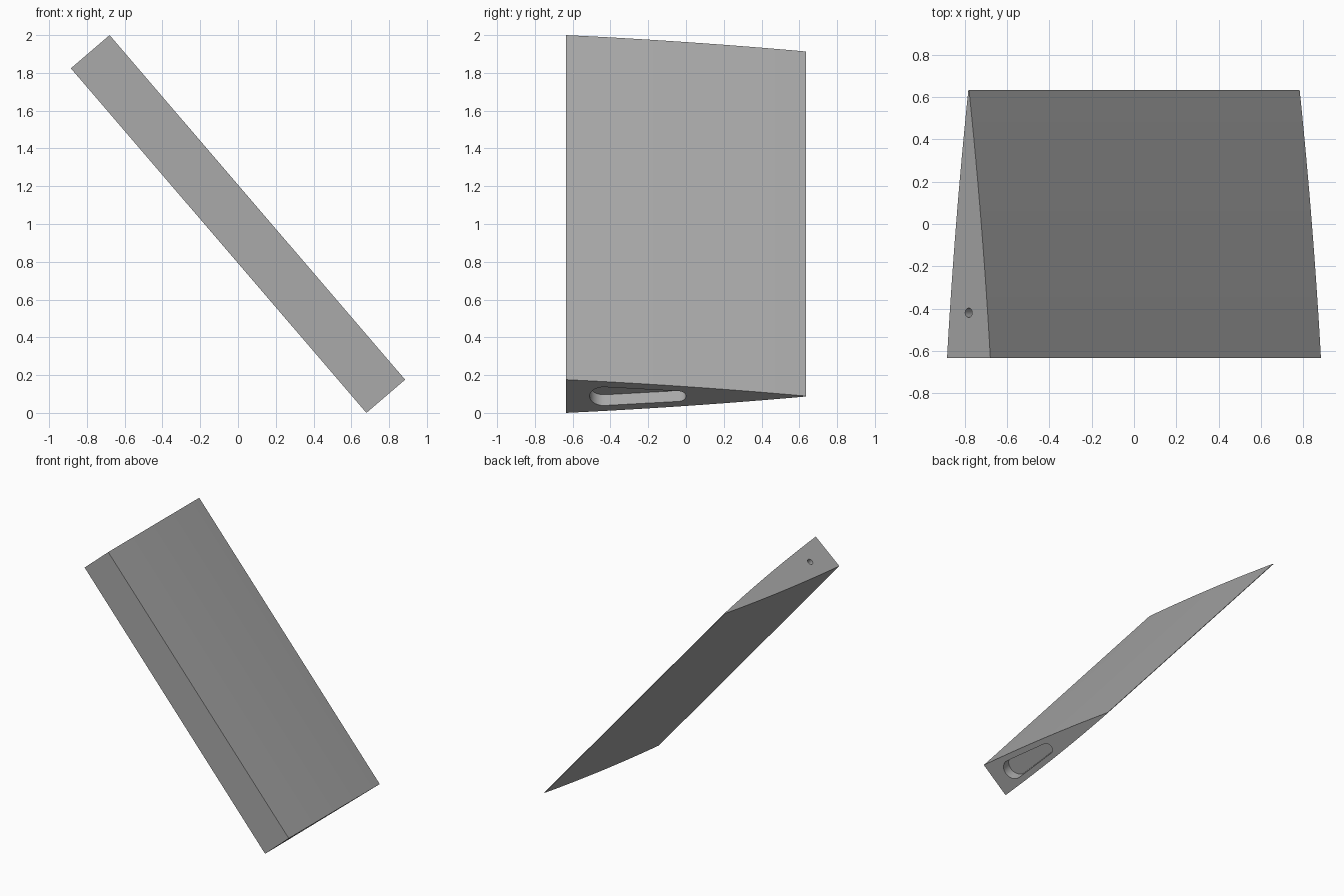
import bpy, bmesh, math
from mathutils import Matrix

if "Cube" in bpy.data.objects:
    bpy.data.objects.remove(bpy.data.objects["Cube"], do_unlink=True)

LENGTH, DEPTH, THICK = 2.403, 0.635, 0.135   # span, half chord, half thickness
BULGE, TAIL = 0.01, 0.002
TILT = Matrix.Translation((0, 0, 1)) @ Matrix.Rotation(math.radians(-40.62), 4, 'Y')

grey = bpy.data.materials.new("mid_grey")
grey.use_nodes = True
colour = (0.4, 0.4, 0.4, 1)
grey.diffuse_color = colour
grey.node_tree.nodes["Principled BSDF"].inputs["Base Color"].default_value = colour


def prism(name, outline, z0, z1):
    """Extrude an (x, y) outline along the span, then tilt it."""
    bm = bmesh.new()
    face = bm.faces.new([bm.verts.new((x, y, z0)) for x, y in outline])
    top = bmesh.ops.extrude_face_region(bm, geom=[face])["geom"]
    bmesh.ops.translate(bm, vec=(0, 0, z1 - z0),
                        verts=[v for v in top if isinstance(v, bmesh.types.BMVert)])
    bmesh.ops.recalc_face_normals(bm, faces=bm.faces)
    mesh = bpy.data.meshes.new(name)
    bm.to_mesh(mesh)
    bm.free()
    mesh.materials.append(grey)
    obj = bpy.data.objects.new(name, mesh)
    bpy.context.collection.objects.link(obj)
    obj.matrix_world = TILT
    return obj


def arc(cy, r, start, end, n=16):
    angles = [start + (end - start) * i / n for i in range(n + 1)]
    return [(r * math.sin(a), cy + r * math.cos(a)) for a in angles]


# Tapered panel with gently bowed sides
STEPS = 16
side = []
for i in range(STEPS + 1):
    t = i / STEPS
    half = THICK + (TAIL - THICK) * t + 4 * BULGE * t * (1 - t)
    side.append((half, -DEPTH + 2 * DEPTH * t))
panel = prism("tapered_panel", side + [(-x, y) for x, y in reversed(side)],
              -LENGTH / 2, LENGTH / 2)

# Tapered slot in the lower end, round hole in the upper end
big, small, y_big, y_small = 0.075, 0.042, -0.435, -0.042
lean = math.acos((big - small) / (y_small - y_big))
slot = prism("slot_cutter",
             arc(y_small, small, -lean, lean) + arc(y_big, big, lean, 2 * math.pi - lean, 24),
             -LENGTH / 2 - 0.05, -LENGTH / 2 + 0.075)
hole = prism("hole_cutter", arc(-0.42, 0.022, 0, 2 * math.pi, 24)[:-1],
             LENGTH / 2 - 0.1, LENGTH / 2 + 0.05)

bpy.context.view_layer.objects.active = panel
panel.select_set(True)
for cutter in (slot, hole):
    mod = panel.modifiers.new(cutter.name, 'BOOLEAN')
    mod.operation, mod.solver, mod.object = 'DIFFERENCE', 'EXACT', cutter
    bpy.ops.object.modifier_apply(modifier=mod.name)
    bpy.data.objects.remove(cutter, do_unlink=True)
bpy.ops.object.shade_smooth_by_angle(angle=math.radians(30))
